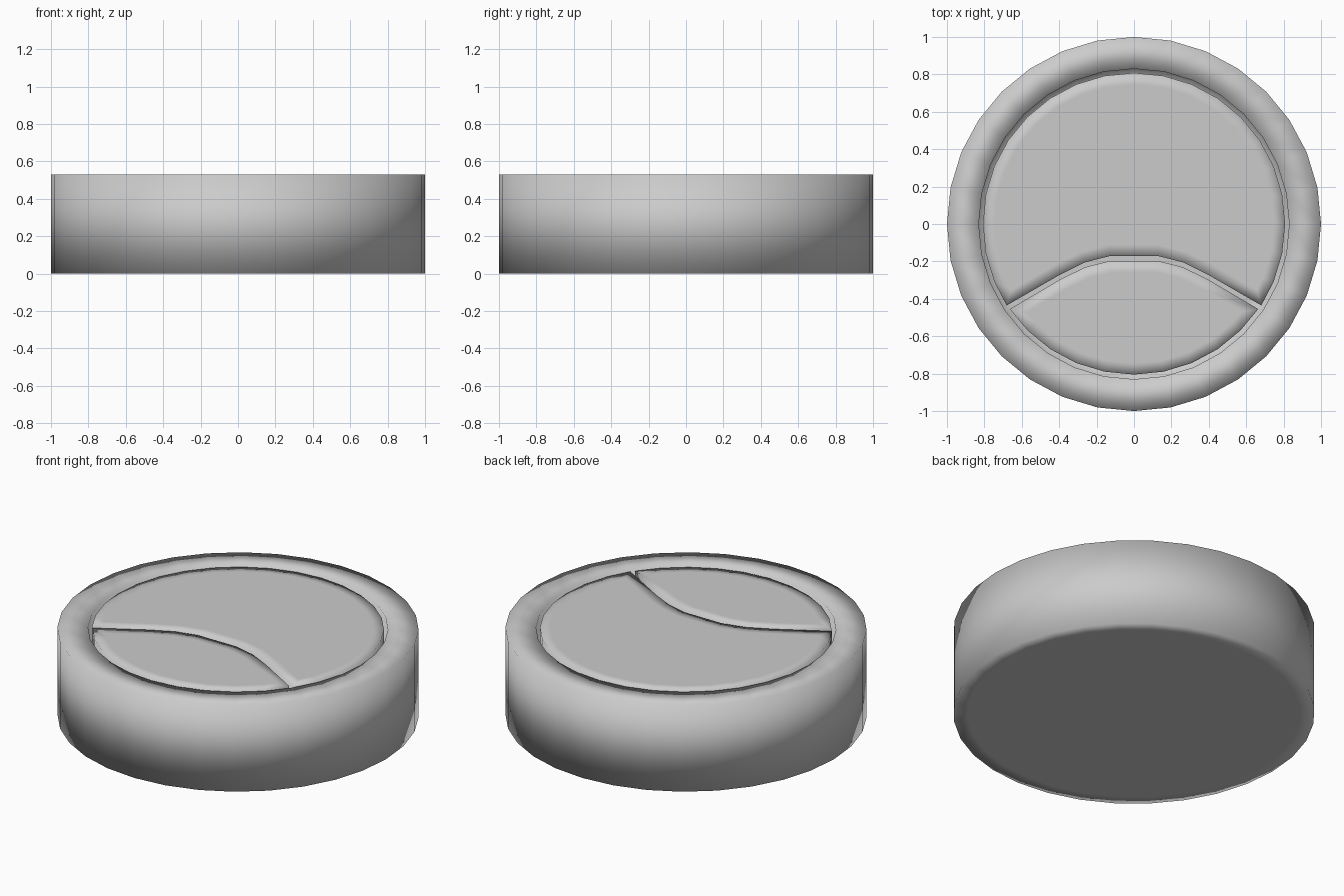
import bpy, bmesh, math

if "Cube" in bpy.data.objects:
    bpy.data.objects.remove(bpy.data.objects["Cube"])

TOP = 0.53      # height of rim and panels
FLOOR = 0.42    # bottom of the groove
SIDES = 32


def polar(r, deg):
    a = math.radians(deg)
    return (r * math.cos(a), r * math.sin(a))


def finish(bm, name):
    bmesh.ops.recalc_face_normals(bm, faces=bm.faces[:])
    for f in bm.faces:
        f.smooth = True
    mesh = bpy.data.meshes.new(name)
    bm.to_mesh(mesh)
    bm.free()
    ob = bpy.data.objects.new(name, mesh)
    bpy.context.collection.objects.link(ob)
    return ob


def lathe(name, profile):
    """Rings from (radius, z) pairs, with both ends capped."""
    bm = bmesh.new()
    rings = []
    for r, z in profile:
        rings.append([bm.verts.new((*polar(r, i * 360 / SIDES), z)) for i in range(SIDES)])
    for a, b in zip(rings, rings[1:]):
        for i in range(SIDES):
            j = (i + 1) % SIDES
            bm.faces.new((a[i], a[j], b[j], b[i]))
    bm.faces.new(rings[0])
    bm.faces.new(rings[-1])
    return finish(bm, name)


def panel(name, outline):
    """Plate standing on the groove floor, inset so its middle shades flat."""
    bm = bmesh.new()
    low = [bm.verts.new((x, y, FLOOR)) for x, y in outline]
    high = [bm.verts.new((x, y, TOP)) for x, y in outline]
    n = len(outline)
    for i in range(n):
        j = (i + 1) % n
        bm.faces.new((low[i], low[j], high[j], high[i]))
    top = bm.faces.new(high)
    bm.normal_update()
    bmesh.ops.inset_region(bm, faces=[top], thickness=0.06, use_even_offset=True)
    return finish(bm, name)


def wave(shift):
    """Arched dividing line, left to right."""
    half = [(0.396, -0.283), (0.262, -0.217), (0.128, -0.183)]
    pts = [(-x, y) for x, y in half] + half[::-1]
    return [(x, y + shift) for x, y in pts]


# round body with raised rim and recessed top
lathe("body", [(0.92, 0), (1, 0), (1, TOP), (0.83, TOP), (0.83, FLOOR), (0.75, FLOOR)])

# large back panel: arc around the back, arch along the front
step = 360 / SIDES
back_arc = [polar(0.808, a) for a in [-32.6] + [k * step for k in range(-2, 19)] + [212.6]]
panel("back_panel", back_arc + wave(0.012))

# lens shaped front panel
front_arc = [polar(0.805, a) for a in [214.4] + [k * step for k in range(20, 29)] + [325.6]]
panel("front_panel", front_arc + wave(-0.014)[::-1])
